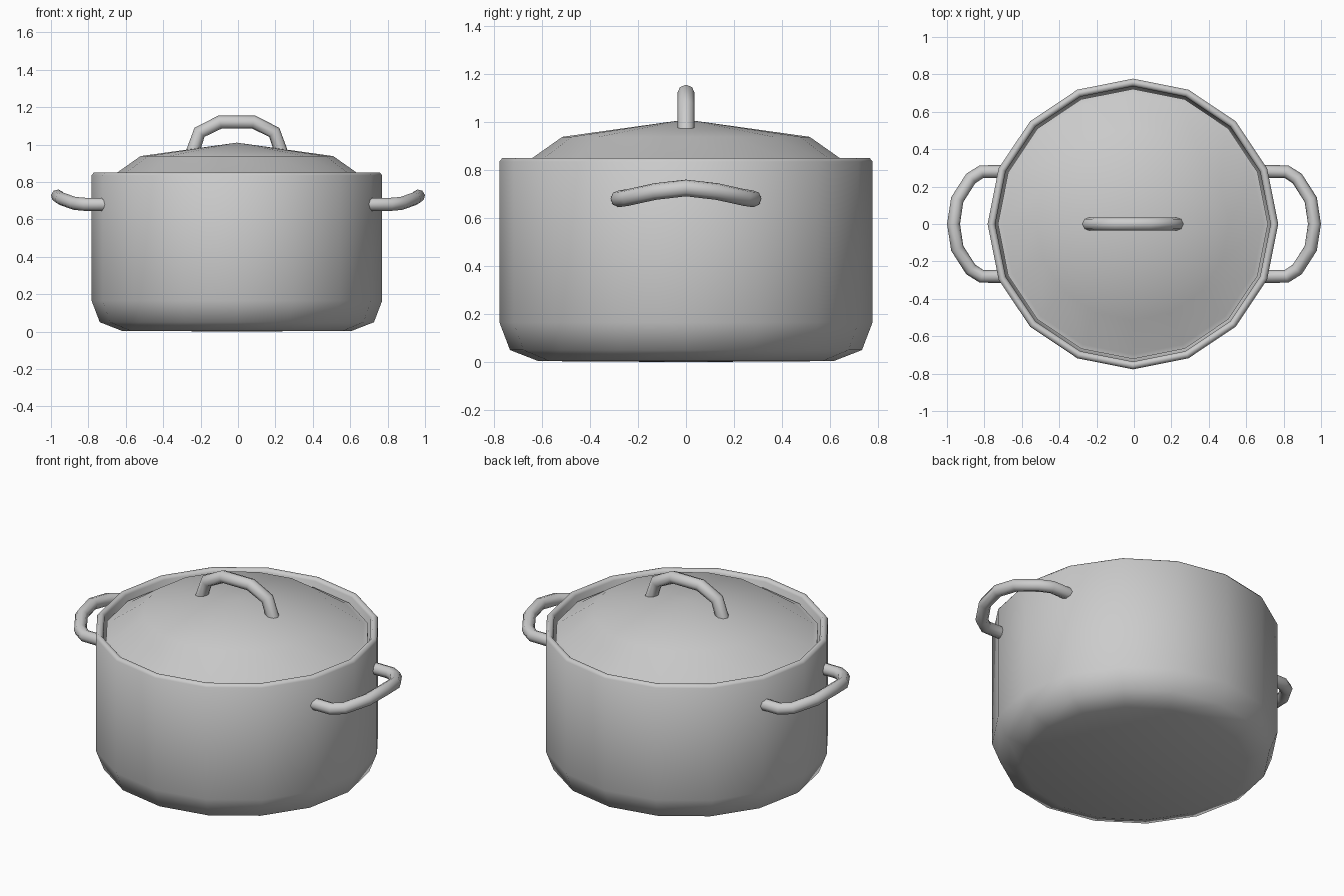
import bpy, bmesh, math

if "Cube" in bpy.data.objects:
    bpy.data.objects.remove(bpy.data.objects["Cube"])

CX = -0.006   # body axis
SIDES = 16


def finish(ob, angle=40):
    bpy.ops.object.select_all(action='DESELECT')
    ob.select_set(True)
    bpy.context.view_layer.objects.active = ob
    bpy.ops.object.shade_smooth_by_angle(angle=math.radians(angle))


def lathe(name, profile):
    """Revolve (radius, z) points around the body axis."""
    bm = bmesh.new()
    vs = [bm.verts.new((r, 0, z)) for r, z in profile]
    es = [bm.edges.new(p) for p in zip(vs, vs[1:])]
    bmesh.ops.spin(bm, geom=vs + es, cent=(0, 0, 0), axis=(0, 0, 1),
                   angle=math.tau, steps=SIDES, use_duplicate=False)
    bmesh.ops.remove_doubles(bm, verts=bm.verts[:], dist=1e-4)
    bmesh.ops.recalc_face_normals(bm, faces=bm.faces[:])
    me = bpy.data.meshes.new(name)
    bm.to_mesh(me)
    bm.free()
    ob = bpy.data.objects.new(name, me)
    bpy.context.collection.objects.link(ob)
    ob.location.x = CX
    finish(ob, 60)
    return ob


def tube(name, points, radius):
    """Eight-sided tube along a path."""
    cu = bpy.data.curves.new(name, 'CURVE')
    cu.dimensions = '3D'
    cu.bevel_depth = radius
    cu.bevel_resolution = 2
    cu.use_fill_caps = True
    sp = cu.splines.new('POLY')
    sp.points.add(len(points) - 1)
    for p, co in zip(sp.points, points):
        p.co = (*co, 1)
    ob = bpy.data.objects.new(name, cu)
    bpy.context.collection.objects.link(ob)
    bpy.ops.object.select_all(action='DESELECT')
    ob.select_set(True)
    bpy.context.view_layer.objects.active = ob
    bpy.ops.object.convert(target='MESH')
    ob = bpy.context.view_layer.objects.active
    ob.name = name
    finish(ob, 60)
    return ob


# hollow pot: base, wall, rolled rim, inner wall and floor
lathe("pot_body", [(0, 0), (0.615, 0.004), (0.733, 0.05), (0.777, 0.165),
                   (0.777, 0.835), (0.765, 0.85), (0.748, 0.85), (0.736, 0.835),
                   (0.736, 0.18), (0.70, 0.085), (0.60, 0.045), (0, 0.04)])

# domed lid with a small flange, closed underneath
lathe("lid", [(0, 1.01), (0.515, 0.938), (0.697, 0.81), (0.722, 0.805),
              (0.722, 0.785), (0.69, 0.785), (0.505, 0.915), (0, 0.985)])

# arched handle on the lid
half = [(0.24, 0.95), (0.2, 1.065), (0.09, 1.12)]
arch = [(CX - x, 0, z) for x, z in half] + [(CX + x, 0, z) for x, z in half[::-1]]
tube("lid_handle", arch, 0.036)

# upswept loop handles on both sides
half = [(0.70, 0.28, 0.68), (0.815, 0.28, 0.68), (0.873, 0.243, 0.685), (0.945, 0.13, 0.71)]
loop = half + [(0.965, 0, 0.725)] + [(x, -y, z) for x, y, z in half[::-1]]
for side, s in (("right", 1), ("left", -1)):
    tube(side + "_handle", [(s * x, s * y, z) for x, y, z in loop], 0.035)
